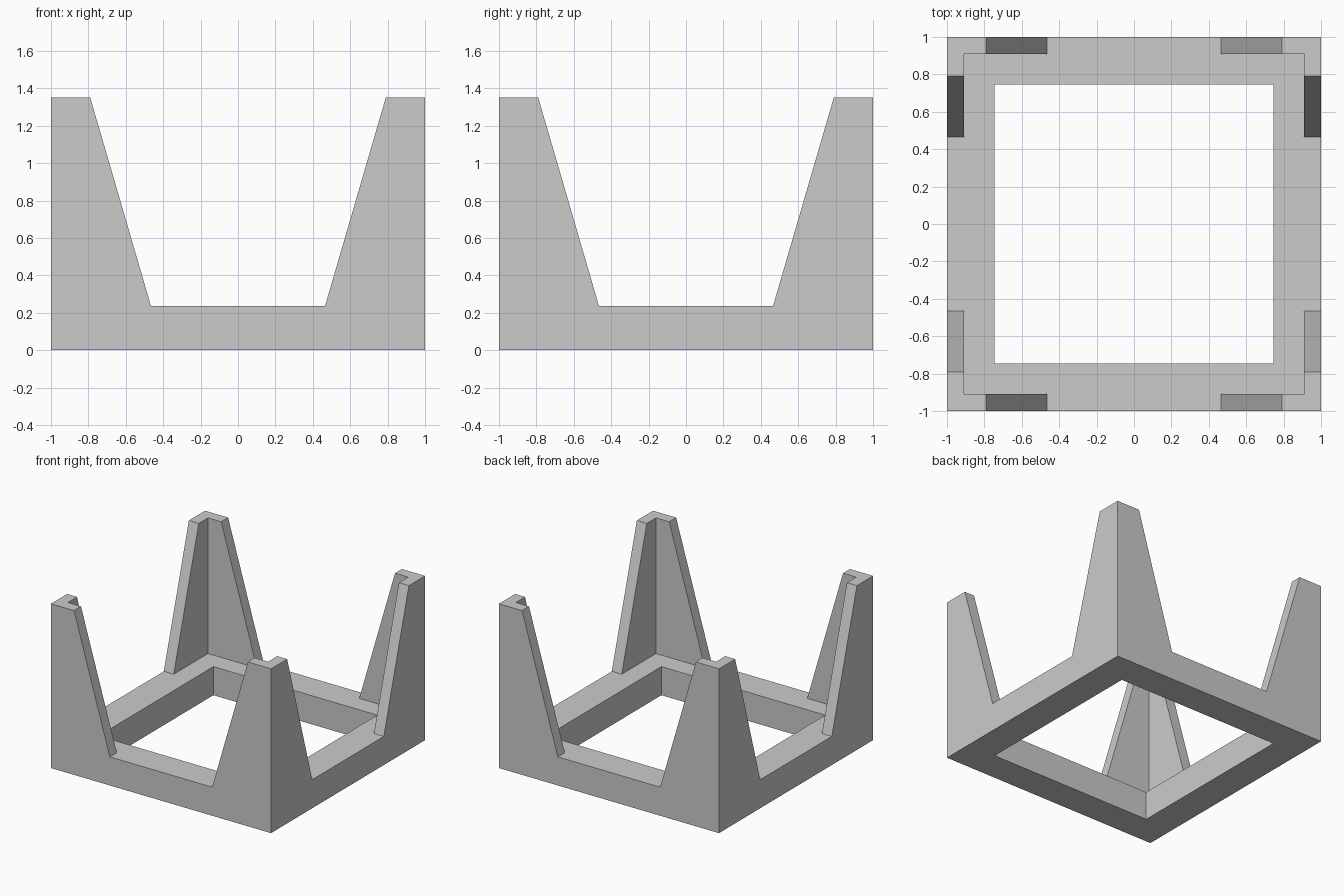
import bpy
import bmesh
from math import radians
from mathutils import Matrix

if "Cube" in bpy.data.objects:
    bpy.data.objects.remove(bpy.data.objects["Cube"], do_unlink=True)

HALF = 1.0          # outer half width
HOLE = 0.745        # half width of the opening in the base
WALL = 0.09         # thickness of the corner posts
BASE = 0.235        # height of the base ring
TOP = 1.35          # height of the posts
GAP_LOW, GAP_TOP = 0.465, 0.79   # half gap between posts, at base and at top

grey = bpy.data.materials.new("plain grey")
grey.use_nodes = True
color = (0.6, 0.6, 0.6, 1)
grey.diffuse_color = color
grey.node_tree.nodes["Principled BSDF"].inputs["Base Color"].default_value = color


def prism(name, profile, depth, turn=0):
    """Extrude an (x, z) profile along y, centred, then turn it about z."""
    bm = bmesh.new()
    face = bm.faces.new([bm.verts.new((x, -depth, z)) for x, z in profile])
    out = bmesh.ops.extrude_face_region(bm, geom=[face])
    moved = [v for v in out["geom"] if isinstance(v, bmesh.types.BMVert)]
    bmesh.ops.translate(bm, verts=moved, vec=(0, 2 * depth, 0))
    bmesh.ops.recalc_face_normals(bm, faces=bm.faces)
    bm.transform(Matrix.Rotation(radians(turn), 4, "Z"))
    mesh = bpy.data.meshes.new(name)
    bm.to_mesh(mesh)
    bm.free()
    mesh.materials.append(grey)
    obj = bpy.data.objects.new(name, mesh)
    bpy.context.collection.objects.link(obj)
    return obj


def box(name, half, low, high):
    return prism(name, [(-half, low), (half, low), (half, high), (-half, high)], half)


def cut(target, cutter):
    mod = target.modifiers.new("cut", "BOOLEAN")
    mod.operation, mod.solver, mod.object = "DIFFERENCE", "EXACT", cutter
    bpy.context.view_layer.objects.active = target
    bpy.ops.object.modifier_apply(modifier=mod.name)
    bpy.data.objects.remove(cutter, do_unlink=True)


# Solid block, hollowed above the base ring and opened through it
stand = box("corner_post_stand", HALF, 0, TOP)
over = TOP + 0.2
cut(stand, box("inner_space", HALF - WALL, BASE, over))
cut(stand, box("base_opening", HOLE, -0.2, over))

# Sloped gaps between the posts, front to back and side to side
slope = (GAP_TOP - GAP_LOW) / (TOP - BASE)
gap_over = GAP_LOW + slope * (over - BASE)
gap = [(-GAP_LOW, BASE), (GAP_LOW, BASE), (gap_over, over), (-gap_over, over)]
for turn in (0, 90):
    cut(stand, prism("post_gap", gap, HALF + 0.2, turn))

# Merge coplanar faces and keep flat shading
bm = bmesh.new()
bm.from_mesh(stand.data)
bmesh.ops.remove_doubles(bm, verts=bm.verts, dist=0.0005)
bmesh.ops.dissolve_limit(bm, angle_limit=radians(1), verts=bm.verts, edges=bm.edges)
bm.to_mesh(stand.data)
bm.free()
